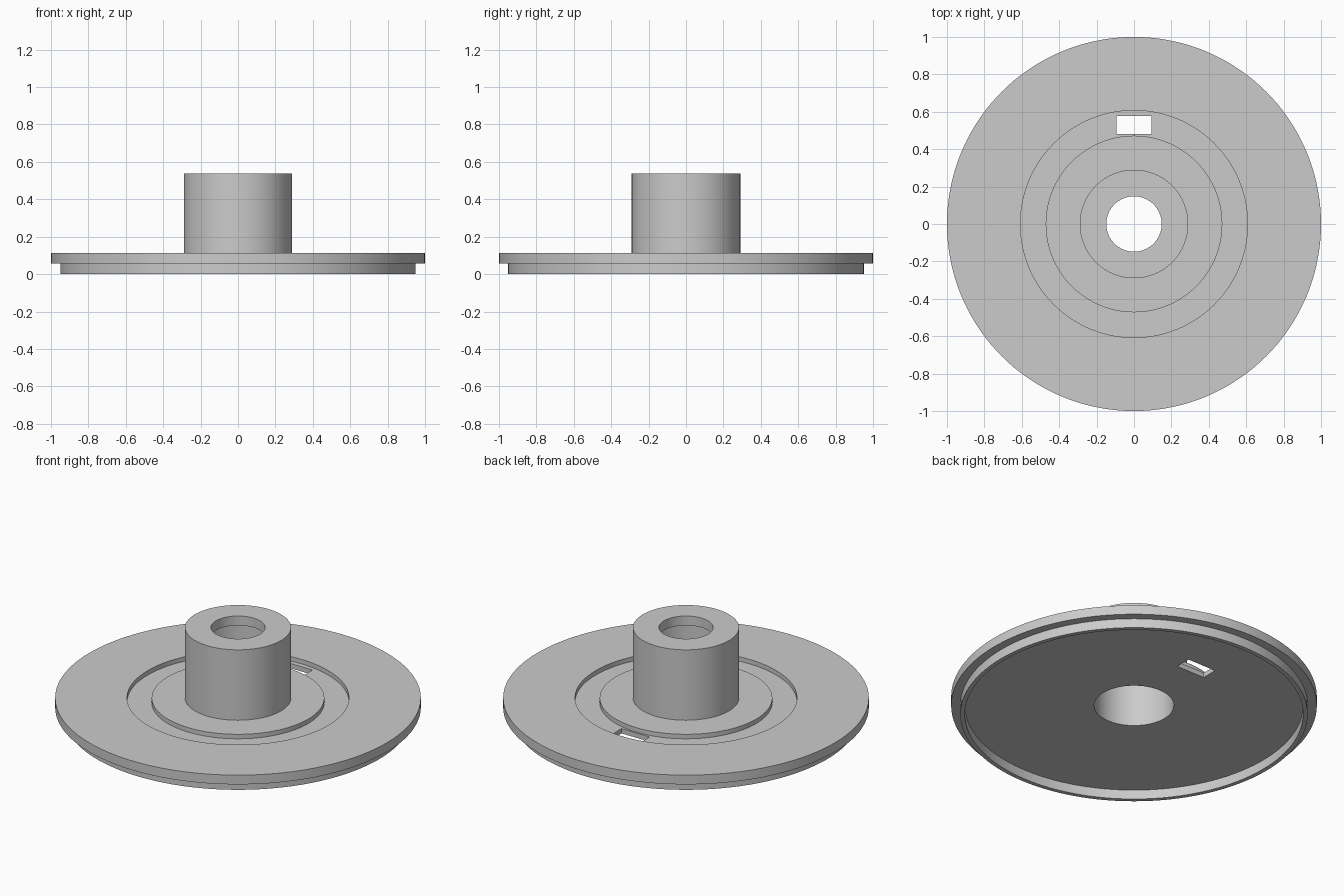
import bpy, bmesh, math

if "Cube" in bpy.data.objects:
    bpy.data.objects.remove(bpy.data.objects["Cube"], do_unlink=True)

# Plain grey finish
grey = bpy.data.materials.new("plain grey")
grey.use_nodes = True
colour = (0.6, 0.6, 0.6, 1)
grey.diffuse_color = colour
grey.node_tree.nodes["Principled BSDF"].inputs["Base Color"].default_value = colour

SEGMENTS = 144
TOP, HUB_TOP, UNDERSIDE, GROOVE = 0.112, 0.537, 0.056, 0.085


def lathe(name, profile):
    """Turn a closed (radius, height) profile around z."""
    bm = bmesh.new()
    verts = [bm.verts.new((r, 0, z)) for r, z in profile]
    edges = [bm.edges.new((a, b)) for a, b in zip(verts, verts[1:] + verts[:1])]
    bmesh.ops.spin(bm, geom=verts + edges, cent=(0, 0, 0), axis=(0, 0, 1),
                   angle=math.tau, steps=SEGMENTS, use_merge=True)
    bmesh.ops.remove_doubles(bm, verts=bm.verts, dist=1e-5)
    bmesh.ops.recalc_face_normals(bm, faces=bm.faces)
    mesh = bpy.data.meshes.new(name)
    bm.to_mesh(mesh)
    bm.free()
    mesh.materials.append(grey)
    obj = bpy.data.objects.new(name, mesh)
    bpy.context.collection.objects.link(obj)
    return obj


# Flanged disc with hub, counterbored hole, ring groove and lower rim
disc = lathe("flanged_hub_disc", [
    (0.148, HUB_TOP), (0.29, HUB_TOP), (0.29, TOP),      # hub
    (0.472, TOP), (0.472, GROOVE), (0.607, GROOVE),      # ring groove
    (0.607, TOP), (1.0, TOP), (1.0, UNDERSIDE),          # flange
    (0.95, UNDERSIDE), (0.95, 0), (0.925, 0),            # lower rim
    (0.925, UNDERSIDE), (0.218, UNDERSIDE),              # recessed underside
    (0.218, 0.48), (0.148, 0.48),                        # bore and top lip
])

# Rectangular slot through the groove floor
bpy.ops.mesh.primitive_cube_add(size=1, location=(0, 0.529, 0.07))
cutter = bpy.context.object
cutter.name = "slot_cutter"
cutter.scale = (0.188, 0.096, 0.2)
cutter.data.materials.append(grey)
slot = disc.modifiers.new("slot", "BOOLEAN")
slot.operation = "DIFFERENCE"
slot.solver = "EXACT"
slot.object = cutter

bpy.ops.object.select_all(action="DESELECT")
disc.select_set(True)
bpy.context.view_layer.objects.active = disc
bpy.ops.object.modifier_apply(modifier=slot.name)
bpy.data.objects.remove(cutter, do_unlink=True)
bpy.ops.object.shade_smooth_by_angle(angle=math.radians(30))
